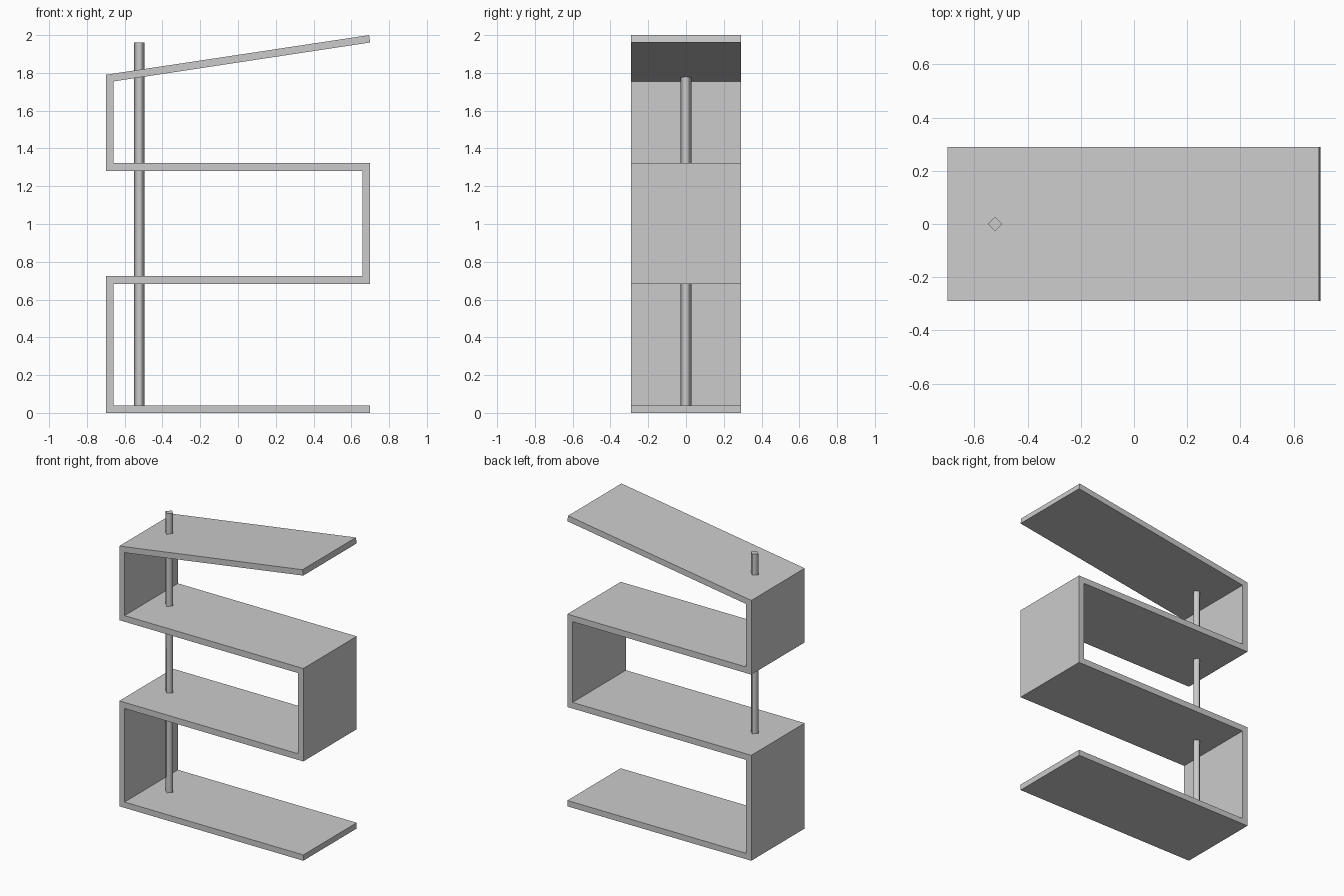
import bpy, bmesh
from math import pi

if "Cube" in bpy.data.objects:
    bpy.data.objects.remove(bpy.data.objects["Cube"])

HALF_DEPTH = 0.29

# Two matching sides of the folded ribbon, as (x, z) points
side_a = [(0.70, 0.0), (-0.70, 0.0), (-0.70, 0.725), (0.66, 0.725),
          (0.66, 1.28), (-0.70, 1.28), (-0.70, 1.79), (0.694, 2.0)]
side_b = [(0.70, 0.04), (-0.66, 0.04), (-0.66, 0.683), (0.70, 0.683),
          (0.70, 1.322), (-0.66, 1.322), (-0.66, 1.755), (0.70, 1.961)]

# Folded shelf ribbon
bm = bmesh.new()
rings = []
for (ax, az), (bx, bz) in zip(side_a, side_b):
    rings.append([bm.verts.new(p) for p in (
        (ax, -HALF_DEPTH, az), (ax, HALF_DEPTH, az),
        (bx, HALF_DEPTH, bz), (bx, -HALF_DEPTH, bz))])
for r, s in zip(rings, rings[1:]):
    for i in range(4):
        j = (i + 1) % 4
        bm.faces.new((r[i], r[j], s[j], s[i]))
bm.faces.new(rings[0])
bm.faces.new(rings[-1])
bmesh.ops.recalc_face_normals(bm, faces=bm.faces)
mesh = bpy.data.meshes.new("shelf_ribbon")
bm.to_mesh(mesh)
bm.free()
bpy.context.collection.objects.link(bpy.data.objects.new("shelf_ribbon", mesh))

# Four-sided support rod, corners facing the axes, smooth around its sides
z0, z1 = 0.02, 1.96
bpy.ops.mesh.primitive_cylinder_add(vertices=4, radius=0.028, depth=z1 - z0,
                                    location=(-0.522, 0, (z0 + z1) / 2))
rod = bpy.context.object
rod.name = "support_rod"
for face in rod.data.polygons:
    face.use_smooth = abs(face.normal.z) < 0.5
